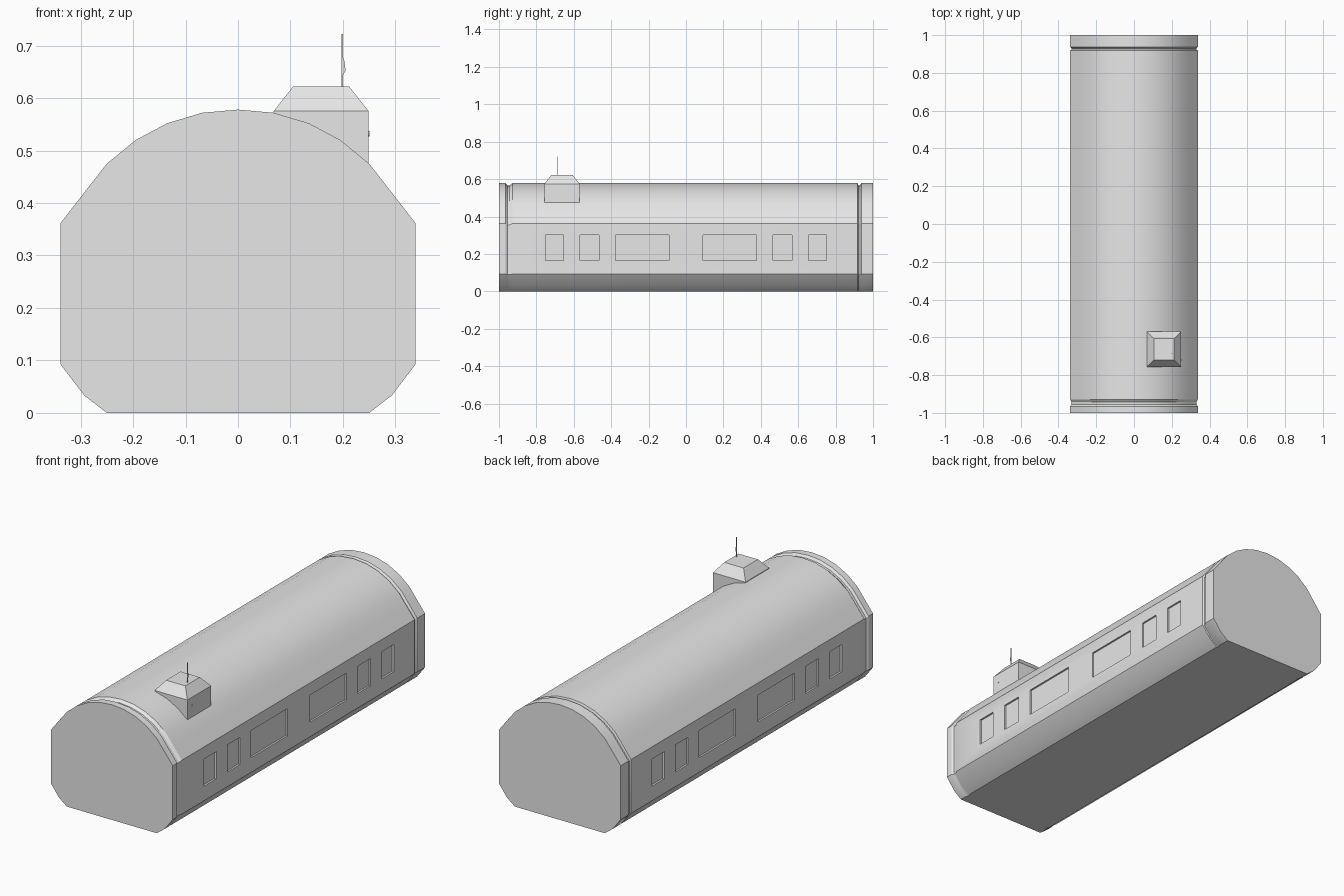
import bpy, bmesh, math

if "Cube" in bpy.data.objects:
    bpy.data.objects.remove(bpy.data.objects["Cube"])

grey = bpy.data.materials.new("light grey")
grey.use_nodes = True
grey.diffuse_color = (0.8, 0.8, 0.8, 1)
grey.node_tree.nodes["Principled BSDF"].inputs["Base Color"].default_value = (0.8, 0.8, 0.8, 1)


def make_object(name, bm):
    bmesh.ops.recalc_face_normals(bm, faces=bm.faces)
    mesh = bpy.data.meshes.new(name)
    bm.to_mesh(mesh)
    bm.free()
    mesh.materials.append(grey)
    obj = bpy.data.objects.new(name, mesh)
    bpy.context.collection.objects.link(obj)
    return obj


def loft(bm, rings):
    """Skin a list of equal-length point rings and close both ends."""
    rows = [[bm.verts.new(p) for p in ring] for ring in rings]
    n = len(rows[0])
    for a, b in zip(rows, rows[1:]):
        for i in range(n):
            j = (i + 1) % n
            bm.faces.new((a[i], a[j], b[j], b[i]))
    bm.faces.new(rows[0])
    bm.faces.new(rows[-1])


def rectangle(x0, x1, y0, y1, z):
    return [(x0, y0, z), (x1, y0, z), (x1, y1, z), (x0, y1, z)]


def box(bm, x0, x1, y0, y1, z0, z1):
    loft(bm, [rectangle(x0, x1, y0, y1, z) for z in (z0, z1)])


def activate(obj):
    bpy.ops.object.select_all(action='DESELECT')
    obj.select_set(True)
    bpy.context.view_layer.objects.active = obj


# Hull: arched profile run lengthwise, with a shallow groove near each end
half = [(0.25, 0), (0.293, 0.033), (0.338, 0.092), (0.338, 0.362), (0.293, 0.42),
        (0.25, 0.475), (0.195, 0.52), (0.135, 0.552), (0.068, 0.572), (0, 0.578)]
profile = half + [(-x, z) for x, z in reversed(half[:-1])]
stations = [(-1, 1), (-0.965, 1), (-0.955, 0.98), (-0.943, 0.98), (-0.928, 1),
            (0.918, 1), (0.922, 0.98), (0.93, 0.98), (0.938, 1), (1, 1)]
bm = bmesh.new()
loft(bm, [[(x * s, y, z * s) for x, z in profile] for y, s in stations])
hull = make_object("hull", bm)

# Recessed windows, mirrored side to side and end to end
bm = bmesh.new()
for side in (-1, 1):
    for end in (-1, 1):
        for near, far in ((0.09, 0.378), (0.465, 0.567), (0.655, 0.752)):
            xs = sorted((side * 0.329, side * 0.37))
            ys = sorted((end * near, end * far))
            box(bm, *xs, *ys, 0.165, 0.301)
cutter = make_object("window_cutter", bm)
cutter.hide_render = True
activate(hull)
cut = hull.modifiers.new("windows", 'BOOLEAN')
cut.operation = 'DIFFERENCE'
cut.solver = 'EXACT'
cut.object = cutter
bpy.ops.object.modifier_apply(modifier=cut.name)
bpy.data.objects.remove(cutter)
activate(hull)
bpy.ops.object.shade_smooth_by_angle(angle=math.radians(30))

# Lookout cabin: upright box with a sloped cap
bm = bmesh.new()
loft(bm, [rectangle(0.068, 0.249, -0.757, -0.569, 0.475),
          rectangle(0.068, 0.249, -0.757, -0.569, 0.575),
          rectangle(0.105, 0.212, -0.72, -0.606, 0.622)])
make_object("lookout_cabin", bm)

# Small round port on the cabin's outer wall
bm = bmesh.new()
circle = [(0.006 * math.cos(a), 0.006 * math.sin(a))
          for a in (i * math.tau / 10 for i in range(10))]
loft(bm, [[(x, -0.72 + u, 0.532 + v) for u, v in circle] for x in (0.245, 0.251)])
make_object("cabin_port", bm)

# Mast with a small fin
bm = bmesh.new()
r = 0.0013
box(bm, 0.199 - r, 0.199 + r, -0.685 - r, -0.685 + r, 0.62, 0.722)
make_object("mast", bm)
bm = bmesh.new()
fin = [(0.199, 0.68), (0.203, 0.67), (0.205, 0.652), (0.199, 0.642)]
loft(bm, [[(x, y, z) for x, z in fin] for y in (-0.686, -0.684)])
make_object("mast_fin", bm)
